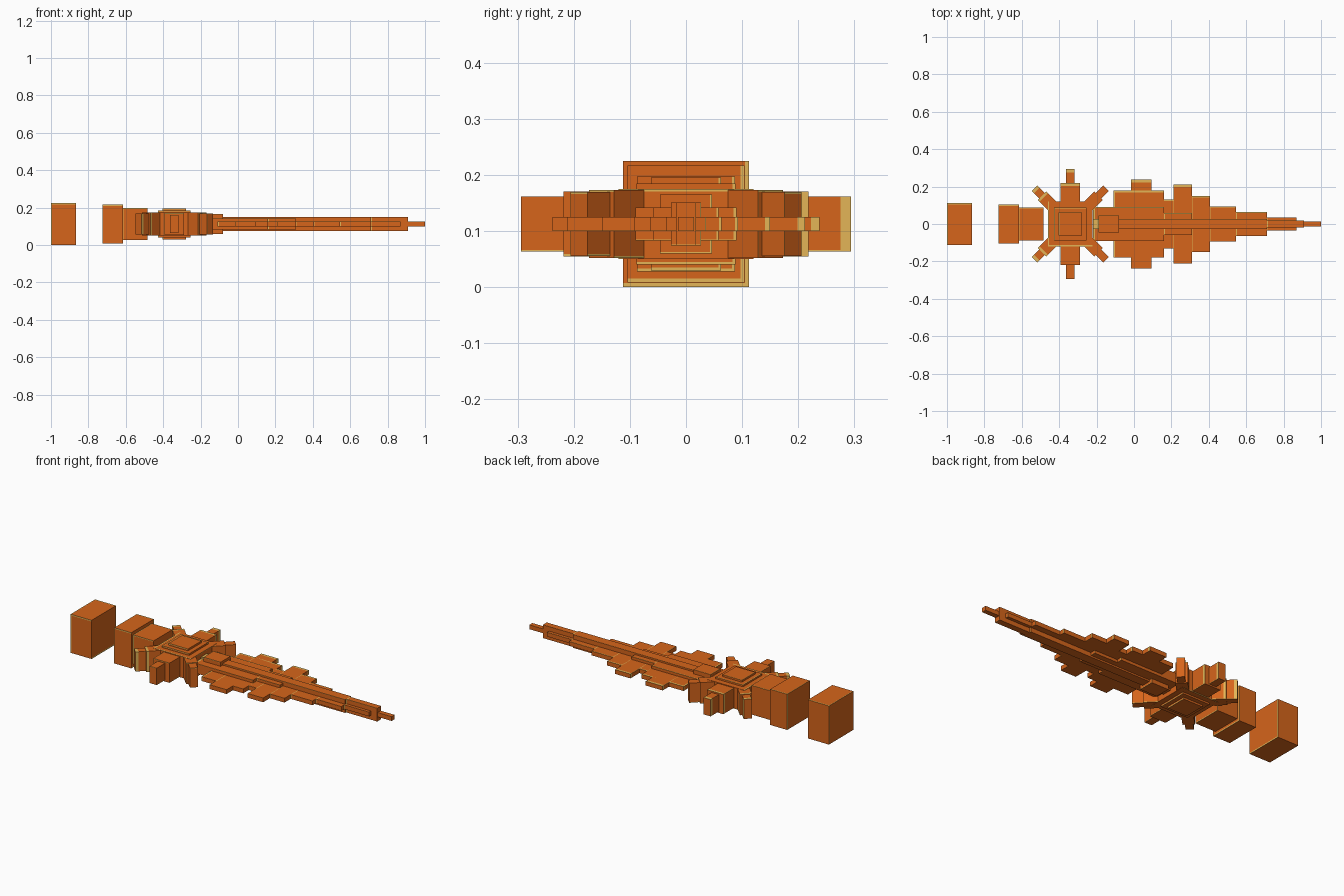
import bpy, bmesh, math
from mathutils import Matrix, Vector

if "Cube" in bpy.data.objects:
    bpy.data.objects.remove(bpy.data.objects["Cube"])

ZC = 0.1125      # centre height of the whole weapon
EDGE = 1 / 16    # trim strip width, as a share of the half size


def material(name, rgb):
    m = bpy.data.materials.new(name)
    m.diffuse_color = (*rgb, 1)
    m.use_nodes = True
    m.node_tree.nodes["Principled BSDF"].inputs["Base Color"].default_value = m.diffuse_color
    return m


COPPER = material("copper orange", (0.67, 0.130, 0.011))
GOLD = material("pale gold trim", (0.77, 0.46, 0.095))


def block(name, x0, x1, hy, hz, pivot=0.0, turn=0.0):
    """Box centred on y and ZC with gold strips along two edges of each face."""
    bm = bmesh.new()
    bmesh.ops.create_cube(bm, size=2)
    lim = 1 - EDGE
    for co, no in (((-lim, 0, 0), (1, 0, 0)), ((0, lim, 0), (0, 1, 0)),
                   ((0, 0, lim), (0, 0, 1)), ((0, 0, -lim), (0, 0, 1))):
        bmesh.ops.bisect_plane(bm, geom=bm.verts[:] + bm.edges[:] + bm.faces[:],
                               plane_co=co, plane_no=no)
    bm.normal_update()
    for f in bm.faces:
        n, c = f.normal, f.calc_center_median()
        gold = ((n.x > 0.5 and (c.y > lim or c.z < -lim))
                or (n.x < -0.5 and c.y > lim)
                or (n.z > 0.5 and (c.y > lim or c.x < -lim))
                or (n.y < -0.5 and (c.z > lim or c.x < -lim)))
        f.material_index = int(gold)
    mat = (Matrix.Translation((pivot, 0, ZC)) @ Matrix.Rotation(turn, 4, 'Z')
           @ Matrix.Translation(((x0 + x1) / 2, 0, 0))
           @ Matrix.Diagonal(((x1 - x0) / 2, hy, hz, 1)))
    bm.transform(mat)
    me = bpy.data.meshes.new(name)
    bm.to_mesh(me)
    bm.free()
    me.materials.append(COPPER)
    me.materials.append(GOLD)
    ob = bpy.data.objects.new(name, me)
    bpy.context.collection.objects.link(ob)
    return ob


# Pommel, collar and grip end (open gap between pommel and collar)
block("pommel", -1.0, -0.865, 0.1125, 0.1125)
block("grip_collar", -0.725, -0.615, 0.104, 0.104)
block("grip_end", -0.615, -0.483, 0.087, 0.085)

# Guard: stepped centre plates, cross arm with tips, diagonal spikes
G = -0.341
for i, (h, hz) in enumerate(((0.12, 0.062), (0.088, 0.072), (0.062, 0.083))):
    block(f"guard_plate_{i + 1}", -h, h, h, hz, G, math.radians(90 if i == 0 else 0))
block("guard_cross_arm", G - 0.052, G + 0.052, 0.218, 0.0575)
block("guard_arm_tips", G - 0.023, G + 0.023, 0.294, 0.049)
for i, a in enumerate((45, 135)):
    block(f"guard_spikes_{i + 1}", -0.0215, 0.0215, 0.27, 0.057, G, math.radians(a))
    block(f"guard_spike_roots_{i + 1}", -0.032, 0.032, 0.213, 0.0605, G, math.radians(a))
block("blade_socket", -0.19, -0.08, 0.046, 0.053)

# Thin stepped blade edge: (start, end, half width)
steps = ((-0.11, 0.16, 0.18), (-0.016, 0.093, 0.238), (0.16, 0.21, 0.13),
         (0.21, 0.31, 0.212), (0.31, 0.405, 0.15), (0.405, 0.545, 0.093),
         (0.545, 0.71, 0.063), (0.71, 0.87, 0.036), (0.87, 1.0, 0.014))
for i, (a, b, w) in enumerate(steps):
    block(f"blade_edge_{i + 1}", a, b, w, 0.0125)

# Raised blade body and central ridge
block("blade_body_rear", -0.22, 0.16, 0.09, 0.029)
block("blade_body_front", 0.16, 0.31, 0.058, 0.029)
block("blade_ridge", -0.22, 0.71, 0.027, 0.0385)
block("blade_ridge_tip", 0.71, 0.91, 0.018, 0.0385)
